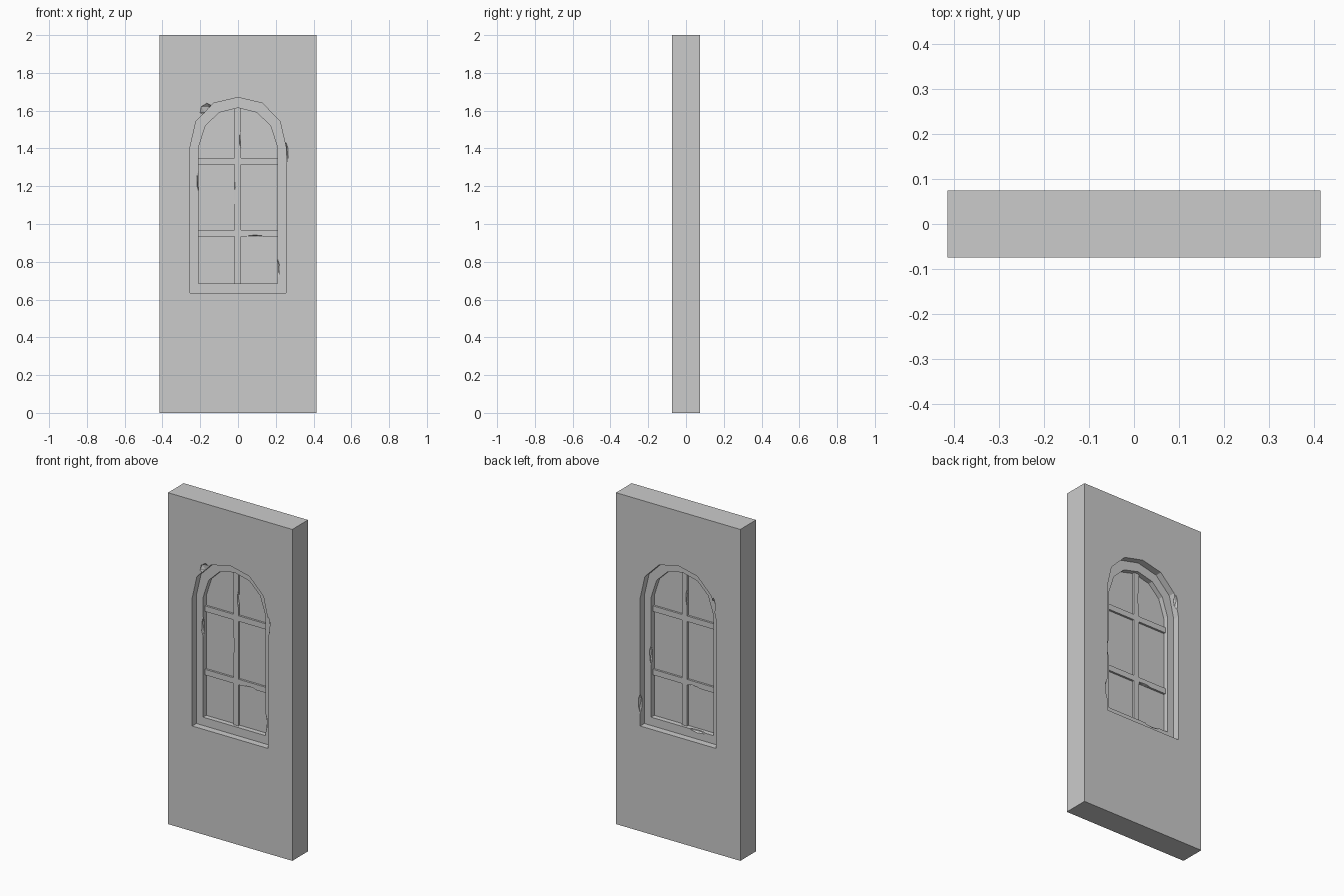
import bpy
import bmesh
from mathutils import Matrix, Vector

cube = bpy.data.objects.get("Cube")
if cube:
    bpy.data.objects.remove(cube, do_unlink=True)

WIDTH, DEPTH, HEIGHT = 0.83, 0.15, 2.0
FACE = DEPTH / 2
STEP = 0.04          # depth of the outer window step
PANE = 0.005         # half thickness of the pane
BAR = 0.018          # half depth of the glazing bars

stone = bpy.data.materials.new("plain grey")
stone.use_nodes = True
grey = (0.6, 0.6, 0.6, 1)
stone.diffuse_color = grey
stone.node_tree.nodes["Principled BSDF"].inputs["Base Color"].default_value = grey


def finish(name, bm):
    bmesh.ops.recalc_face_normals(bm, faces=bm.faces)
    mesh = bpy.data.meshes.new(name)
    bm.to_mesh(mesh)
    bm.free()
    mesh.materials.append(stone)
    obj = bpy.data.objects.new(name, mesh)
    bpy.context.collection.objects.link(obj)
    return obj


def box(name, centre, size):
    bm = bmesh.new()
    place = Matrix.Translation(centre) @ Matrix.Diagonal((*size, 1))
    bmesh.ops.create_cube(bm, size=1, matrix=place)
    return finish(name, bm)


def arch_prism(name, half_profile, y0, y1):
    """Mirror half an arch outline and extrude it from y0 to y1."""
    left = [(-x, z) for x, z in reversed(half_profile) if x > 0]
    bm = bmesh.new()
    face = bm.faces.new([bm.verts.new((x, y0, z)) for x, z in half_profile + left])
    moved = bmesh.ops.extrude_face_region(bm, geom=[face])["geom"]
    bmesh.ops.translate(bm, vec=(0, y1 - y0, 0),
                        verts=[v for v in moved if isinstance(v, bmesh.types.BMVert)])
    return finish(name, bm)


def chip(centre, size):
    """A jagged little cutter that knocks a flake off an edge."""
    bm = bmesh.new()
    place = Matrix.Translation(centre) @ Matrix.Diagonal((*size, 1))
    bmesh.ops.create_icosphere(bm, subdivisions=1, radius=1, matrix=place)
    return finish("chip_cutter", bm)


def carve(obj, cutters):
    """Subtract the cutters, bake the result and drop the cutters."""
    for cutter in cutters:
        cutter.hide_render = True
        mod = obj.modifiers.new("cut", "BOOLEAN")
        mod.operation = "DIFFERENCE"
        mod.solver = "EXACT"
        mod.object = cutter
    bpy.context.view_layer.update()
    graph = bpy.context.evaluated_depsgraph_get()
    baked = bpy.data.meshes.new_from_object(obj.evaluated_get(graph))
    obj.modifiers.clear()
    obj.data = baked
    for cutter in cutters:
        bpy.data.objects.remove(cutter, do_unlink=True)


# Wall with a two-step arched niche on each side, leaving a thin pane
outer = [(0.253, 0.635), (0.253, 1.41), (0.222, 1.545), (0.128, 1.64), (0, 1.67)]
inner = [(0.208, 0.685), (0.208, 1.41), (0.172, 1.52), (0.1, 1.59), (0, 1.615)]
wall = box("wall", (0, 0, HEIGHT / 2), (WIDTH, DEPTH, HEIGHT))
niches = []
for side in (-1, 1):
    niches.append(arch_prism("outer_cutter", outer, side * (FACE - STEP), side * (FACE + 0.1)))
    niches.append(arch_prism("inner_cutter", inner, side * PANE, side * (FACE + 0.1)))
carve(wall, niches)

# Flakes missing from the window edges: front, then back
ledge = FACE - STEP
carve(wall, [
    chip((-0.165, -FACE, 1.605), (0.04, 0.022, 0.035)),
    chip((0.253, -FACE, 1.37), (0.014, 0.02, 0.065)),
    chip((-0.208, -ledge, 1.23), (0.011, 0.015, 0.06)),
    chip((0.208, -ledge, 0.76), (0.012, 0.015, 0.06)),
    chip((0.253, FACE, 0.77), (0.014, 0.02, 0.06)),
    chip((-0.235, FACE, 1.49), (0.014, 0.02, 0.05)),
    chip((0.208, ledge, 1.06), (0.012, 0.015, 0.06)),
    chip((-0.1, ledge, 0.685), (0.06, 0.015, 0.012)),
])

# Glazing bars, standing out on both sides of the pane
upright = box("upright_bar", (-0.002, 0, 1.148), (0.034, 2 * BAR, 0.93))
carve(upright, [
    chip((0.015, -BAR, 1.45), (0.008, 0.012, 0.05)),
    chip((-0.019, -BAR, 1.16), (0.005, 0.01, 0.08)),
    chip((-0.019, BAR, 1.46), (0.008, 0.012, 0.05)),
])
for name, z, flakes in (
    ("upper_cross_bar", 1.333, []),
    ("lower_cross_bar", 0.95, [((0.09, -BAR), 0.055), ((-0.06, BAR), 0.05)]),
):
    bar = box(name, (0, 0, z), (0.416, 2 * BAR - 0.002, 0.034))
    if flakes:
        carve(bar, [chip((x, y, z - 0.017), (length, 0.012, 0.009))
                    for (x, y), length in flakes])
